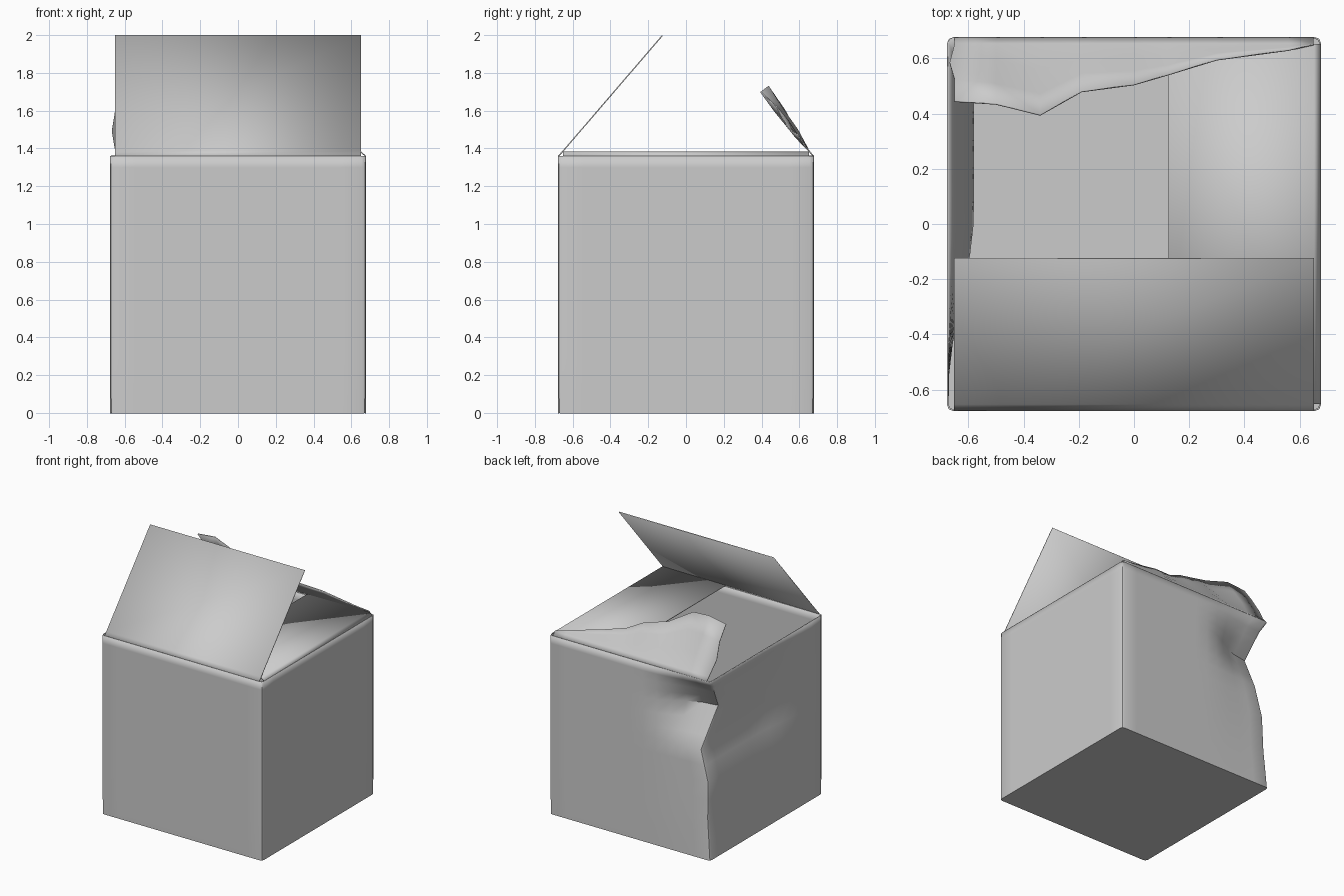
import bpy, bmesh, math
from mathutils import Vector

if "Cube" in bpy.data.objects:
    bpy.data.objects.remove(bpy.data.objects["Cube"])

W, R, H = 0.675, 0.02, 1.36     # half width, corner radius, wall height


def clamp(t):
    t = max(0.0, min(1.0, t))
    return t * t * (3 - 2 * t)


def interp(table, z):
    # linear lookup in a list of (z, value) pairs
    for (a, va), (b, vb) in zip(table, table[1:]):
        if z <= b:
            return va + (vb - va) * (z - a) / (b - a)
    return table[-1][1]


def finish(name, bm, thick):
    bmesh.ops.recalc_face_normals(bm, faces=bm.faces)
    me = bpy.data.meshes.new(name)
    bm.to_mesh(me)
    bm.free()
    ob = bpy.data.objects.new(name, me)
    bpy.context.collection.objects.link(ob)
    m = ob.modifiers.new("card", "SOLIDIFY")
    m.thickness, m.offset = thick, 0
    bpy.ops.object.select_all(action='DESELECT')
    bpy.context.view_layer.objects.active = ob
    ob.select_set(True)
    bpy.ops.object.shade_smooth_by_angle(angle=math.radians(40))
    return ob


def sheet(name, rows, thick=0.006, closed=False, cap=False):
    # skin a grid of points, one row after another
    bm = bmesh.new()
    g = [[bm.verts.new(p) for p in row] for row in rows]
    n = len(g[0])
    for a, b in zip(g, g[1:]):
        for i in range(n if closed else n - 1):
            j = (i + 1) % n
            bm.faces.new((a[i], a[j], b[j], b[i]))
    if cap:
        bm.faces.new(g[0][::-1])
    return finish(name, bm, thick)


# Box body: rounded square rings, crushed at the back left corner
DENT_Y = [(0, 0), (0.3, 0.01), (0.58, 0.02), (0.81, 0.025), (1.10, 0.18), (1.30, 0.06), (H, 0)]
DENT_X = [(0, 0), (0.3, 0.025), (0.58, 0.03), (0.81, 0.092), (1.10, 0.056), (1.30, 0.02), (H, 0)]


def ring(z):
    pts = []
    c = W - R
    for k in range(4):
        a0 = k * math.pi / 2
        cx, cy = [(c, c), (-c, c), (-c, -c), (c, -c)][k]
        nx, ny = [(-c, c), (-c, -c), (c, -c), (c, c)][k]
        for s in range(3):
            a = a0 + s * math.pi / 4
            pts.append((cx + R * math.cos(a), cy + R * math.sin(a)))
        ex, ey = R * math.cos(a0 + math.pi / 2), R * math.sin(a0 + math.pi / 2)
        for s in range(1, 12):
            t = s / 12
            pts.append((cx + (nx - cx) * t + ex, cy + (ny - cy) * t + ey))
    out = []
    for x, y in pts:
        fx = clamp((-0.1 - x) / 0.55)
        dx = interp(DENT_X, z) * fx * clamp((y + 0.6) / 0.65)
        dy = interp(DENT_Y, z) * fx * clamp((y + 0.1) / 0.75)
        out.append((x + dx, y - dy, z))
    return out


levels = [0, 0.15, 0.3, 0.45, 0.58, 0.7, 0.81, 0.9, 1.0, 1.1, 1.17, 1.24, 1.3, H]
sheet("box_body", [ring(z) for z in levels], 0.006, closed=True, cap=True)

# Front flap, raised and leaning back over the opening
F = 0.652
front = [(-W, H), (-F, 1.385), (-0.125, 1.998)]
sheet("front_flap", [[(x, y, z) for x in (-F, F)] for y, z in front])

# Right flap, closed flat
right = [(W, H), (F, 1.38), (0.125, 1.375)]
sheet("right_flap", [[(x, y, z) for y in (-F, F)] for x, z in right])

# Back flap, half raised with a torn slanting edge
torn = [(-0.65, 0.445, 1.71), (-0.5, 0.435, 1.73), (-0.34, 0.395, 1.70),
        (-0.19, 0.48, 1.62), (0, 0.505, 1.57), (0.12, 0.54, 1.51),
        (0.3, 0.595, 1.47), (0.56, 0.63, 1.41), (0.65, 0.65, 1.39)]
rows = [[(x, W, H) for x, y, z in torn], [(x, 0.652, 1.385) for x, y, z in torn]]
for i, t in enumerate((0.33, 0.67, 1.0)):
    row = []
    for k, p in enumerate(torn):
        q = Vector((p[0], 0.652, 1.385)).lerp(Vector(p), t)
        if k == 0:
            q.x += (-0.018, 0.0, 0.0)[i]      # ragged left end
        if t < 1:
            q.y += 0.012 * math.sin(k * 2.1 + i) * (p[2] - 1.385) / 0.35
        row.append(q)
    rows.append(row)
sheet("torn_back_flap", rows)
